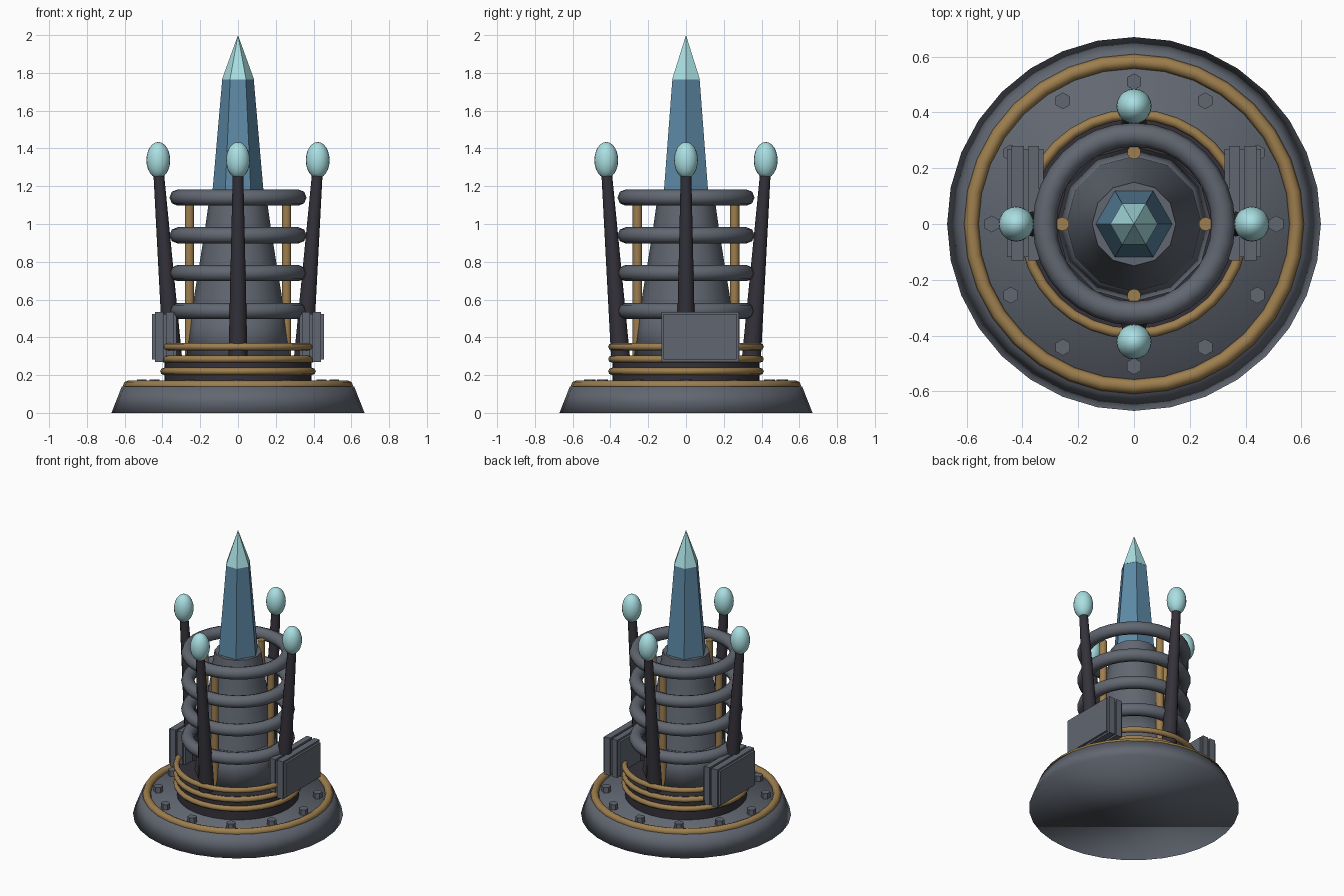
import bpy
import math
from mathutils import Vector

cube = bpy.data.objects.get("Cube")
if cube:
    bpy.data.objects.remove(cube, do_unlink=True)


def material(name, r, g, b):
    m = bpy.data.materials.new(name)
    m.use_nodes = True
    m.diffuse_color = (r, g, b, 1)
    m.node_tree.nodes["Principled BSDF"].inputs["Base Color"].default_value = (r, g, b, 1)
    return m


STEEL = material("steel grey", 0.12, 0.135, 0.165)
DARK = material("dark iron", 0.035, 0.032, 0.042)
BRASS = material("brass", 0.34, 0.21, 0.075)
BLUE = material("blue crystal", 0.11, 0.25, 0.38)
GLOW = material("pale cyan glass", 0.4, 0.74, 0.76)


def finish(name, mat, smooth=None):
    """Name, colour and shade the active object; smooth is an angle in degrees."""
    ob = bpy.context.object
    ob.name = ob.data.name = name
    ob.data.materials.append(mat)
    if smooth == 180:
        bpy.ops.object.shade_smooth()
    elif smooth:
        bpy.ops.object.shade_smooth_by_angle(angle=math.radians(smooth))
    return ob


def cone(name, mat, r1, r2, start, end, sides=32, smooth=40):
    """Tapered cylinder between two points."""
    a, b = Vector(start), Vector(end)
    bpy.ops.mesh.primitive_cone_add(vertices=sides, radius1=r1, radius2=r2,
                                    depth=(b - a).length, location=(a + b) / 2)
    ob = finish(name, mat, smooth)
    ob.rotation_euler = (b - a).to_track_quat("Z", "Y").to_euler()
    return ob


def upright(name, mat, r1, r2, z1, z2, sides=32, smooth=40, x=0, y=0):
    return cone(name, mat, r1, r2, (x, y, z1), (x, y, z2), sides, smooth)


def ring(name, mat, major, minor, z, sides=8):
    bpy.ops.mesh.primitive_torus_add(major_radius=major, minor_radius=minor, major_segments=32,
                                     minor_segments=sides, location=(0, 0, z))
    return finish(name, mat, 180)


def box(name, mat, lo, hi):
    lo, hi = Vector(lo), Vector(hi)
    bpy.ops.mesh.primitive_cube_add(size=1, location=(lo + hi) / 2)
    ob = finish(name, mat)
    ob.scale = hi - lo
    return ob


# Base, rim ring and bolts
upright("base", STEEL, 0.67, 0.615, 0, 0.14, smooth=180)
ring("rim_ring", BRASS, 0.583, 0.026, 0.145)
for i in range(12):
    a = math.tau * i / 12
    upright("bolt", STEEL, 0.03, 0.03, 0.13, 0.178, 6, None, 0.51 * math.cos(a), 0.51 * math.sin(a))

# Drum with brass windings
upright("drum", DARK, 0.39, 0.39, 0.13, 0.305)
for z in (0.22, 0.285, 0.35):
    ring("winding", BRASS, 0.393, 0.019, z)

# Central column in tapering stages
upright("column_foot", STEEL, 0.28, 0.243, 0.29, 0.55, 12, 180)
upright("column_middle", STEEL, 0.243, 0.178, 0.55, 0.95, 12)
upright("column_top", STEEL, 0.178, 0.15, 0.95, 1.15, 12)

# Coil rings around the column
for z in (0.54, 0.74, 0.94, 1.14):
    ring("coil", STEEL, 0.32, 0.043, z)

# Six-sided crystal spire, corners along x
for name, mat, r1, r2, z1, z2 in (("spire", BLUE, 0.138, 0.083, 1.14, 1.77),
                                  ("spire_tip", GLOW, 0.085, 0, 1.765, 2.0)):
    ob = upright(name, mat, r1, r2, z1, z2, 6, None)
    ob.rotation_euler.z = math.radians(30)

# Four prongs with glass bulbs, and four brass conductors
for i in range(4):
    a = math.tau * i / 4
    c, s = math.cos(a), math.sin(a)
    cone("prong", DARK, 0.05, 0.028, (0.347 * c, 0.347 * s, 0.3), (0.42 * c, 0.42 * s, 1.27), 12)
    bpy.ops.mesh.primitive_uv_sphere_add(segments=20, ring_count=12, radius=1,
                                         location=(0.422 * c, 0.422 * s, 1.338))
    finish("bulb", GLOW, 180).scale = (0.063, 0.063, 0.096)
    upright("conductor", BRASS, 0.025, 0.025, 0.3, 1.13, 10, 40, 0.257 * c, 0.257 * s)

# Side boxes: a core between two larger plates
for side in (-1, 1):
    for name, x1, x2, inset in (("box_core", 0.325, 0.455, 0.012),
                                ("box_plate", 0.34, 0.38, 0),
                                ("box_plate", 0.395, 0.44, 0)):
        xs = sorted((side * x1, side * x2))
        box(name, STEEL, (xs[0], -0.13 + inset, 0.27 + inset), (xs[1], 0.28 - inset, 0.535 - inset))
